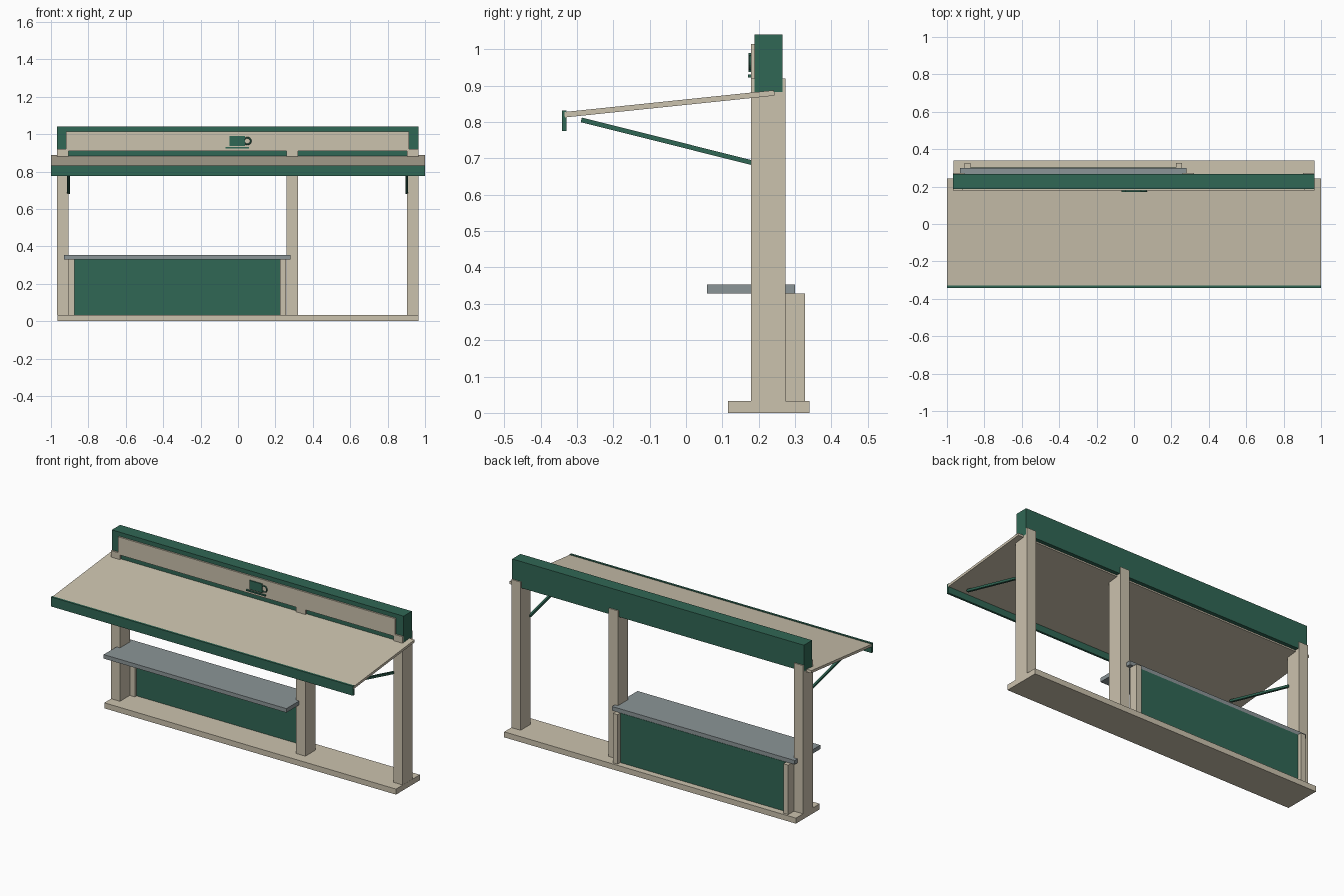
import bpy, math

if "Cube" in bpy.data.objects:
    bpy.data.objects.remove(bpy.data.objects["Cube"])


def material(name, rgb):
    m = bpy.data.materials.new(name)
    m.diffuse_color = (*rgb, 1)
    m.use_nodes = True
    m.node_tree.nodes["Principled BSDF"].inputs["Base Color"].default_value = m.diffuse_color
    return m


cream = material("cream", (0.60, 0.54, 0.42))
green = material("dark green", (0.030, 0.135, 0.090))
grey = material("counter grey", (0.26, 0.30, 0.31))


def box(name, x, y, z, mat, rot_x=0):
    """Box from (min, max) ranges, optionally tilted about x."""
    bpy.ops.mesh.primitive_cube_add(size=1, location=[sum(r) / 2 for r in (x, y, z)])
    o = bpy.context.object
    o.name = name
    o.scale = [r[1] - r[0] for r in (x, y, z)]
    o.rotation_euler.x = rot_x
    o.data.materials.append(mat)
    return o


def beam(name, x, a, b, thick, mat):
    """Slab between two (y, z) points, with width range x."""
    length = math.dist(a, b)
    cy, cz = (a[0] + b[0]) / 2, (a[1] + b[1]) / 2
    return box(name, x, (cy - length / 2, cy + length / 2),
               (cz - thick / 2, cz + thick / 2), mat,
               math.atan2(b[1] - a[1], b[0] - a[0]))


# base and tall posts
box("base", (-0.966, 0.966), (0.115, 0.34), (0, 0.033), cream)
for n, (x0, x1) in {"left": (-0.967, -0.907), "middle": (0.259, 0.321),
                    "right": (0.904, 0.965)}.items():
    box(n + "_post", (x0, x1), (0.179, 0.273), (0.033, 0.92), cream)

# header beam with front sign board
box("header_beam", (-0.967, 0.965), (0.188, 0.266), (0.882, 1.04), green)
box("sign_board", (-0.92, 0.915), (0.1785, 0.19), (0.909, 1.015), cream)

# awning, valance and struts
beam("awning", (-1, 1), (-0.334, 0.820), (0.243, 0.880), 0.015, cream)
box("valance", (-1, 1), (-0.341, -0.328), (0.775, 0.832), green)
for n, x in (("left", -0.906), ("right", 0.902)):
    beam(n + "_strut", (x - 0.007, x + 0.007), (-0.288, 0.806), (0.19, 0.686), 0.013, green)

# counter, its supports and lower panel
box("counter_top", (-0.93, 0.28), (0.058, 0.30), (0.329, 0.353), grey)
for n, x in (("left", -0.89), ("right", 0.24)):
    box(n + "_counter_support", (x - 0.016, x + 0.016), (0.272, 0.327), (0.033, 0.329), cream)
box("counter_panel", (-0.88, 0.23), (0.288, 0.302), (0.033, 0.329), green)

# cup emblem: body, saucer, handle
box("cup_body", (-0.045, 0.038), (0.172, 0.179), (0.937, 0.99), green)
box("saucer", (-0.067, 0.06), (0.171, 0.179), (0.922, 0.930), green)
bpy.ops.mesh.primitive_torus_add(major_radius=0.018, minor_radius=0.004,
                                 major_segments=20, minor_segments=6,
                                 location=(0.05, 0.175, 0.963),
                                 rotation=(math.pi / 2, 0, 0))
handle = bpy.context.object
handle.name = "cup_handle"
handle.data.materials.append(green)
